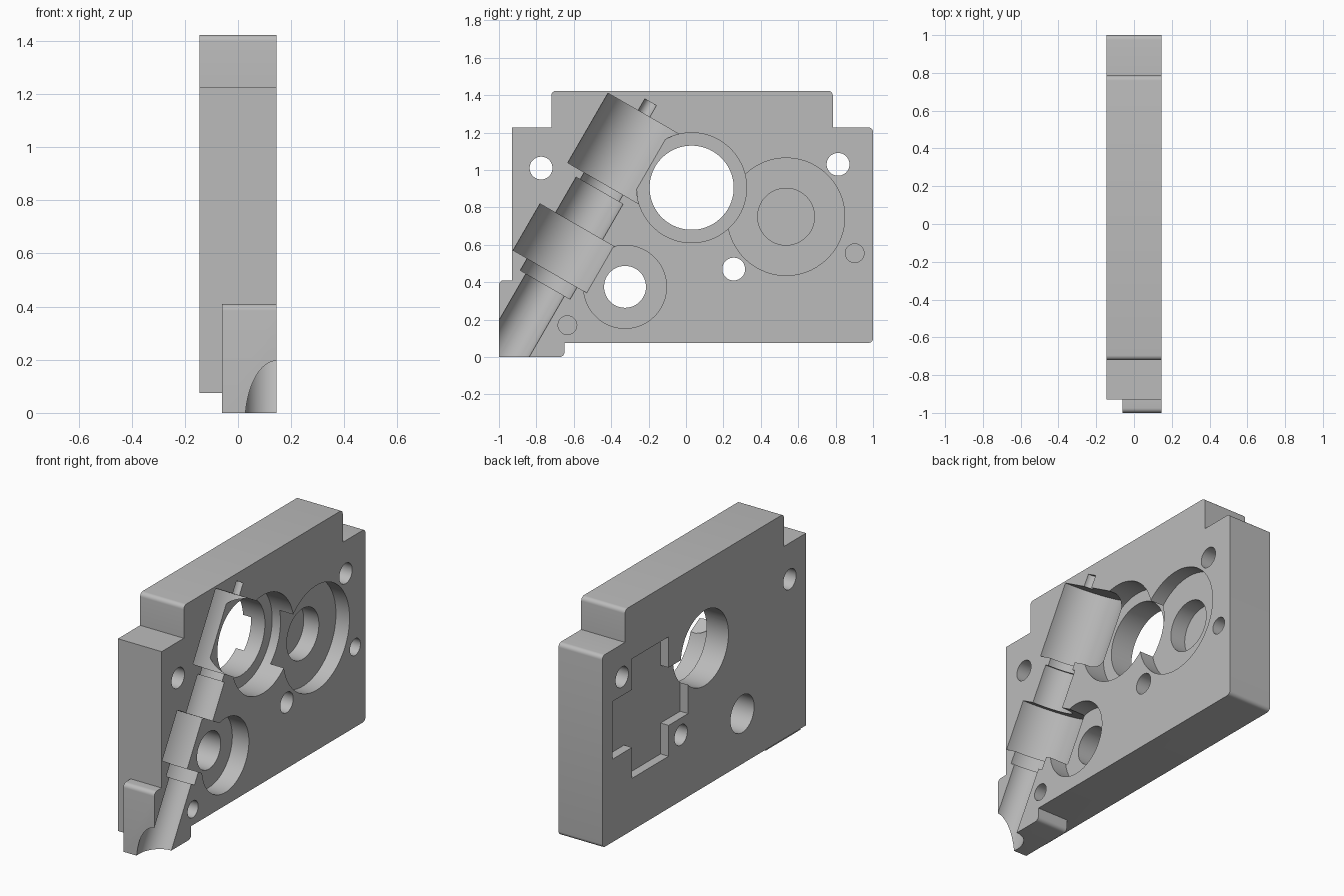
import bpy, bmesh, math
from mathutils import Vector

cube = bpy.data.objects.get("Cube")
if cube:
    bpy.data.objects.remove(cube)

FACE, BACK = 0.145, -0.145      # the two broad sides of the plate
SEGMENTS = 64

grey = bpy.data.materials.new("machined_grey")
grey.use_nodes = True
color = (0.5, 0.5, 0.5, 1)
grey.diffuse_color = color
grey.node_tree.nodes["Principled BSDF"].inputs["Base Color"].default_value = color


def make_object(name, bm):
    bmesh.ops.recalc_face_normals(bm, faces=bm.faces)
    mesh = bpy.data.meshes.new(name)
    bm.to_mesh(mesh)
    bm.free()
    mesh.materials.append(grey)
    obj = bpy.data.objects.new(name, mesh)
    bpy.context.collection.objects.link(obj)
    return obj


def rounded(corners):
    """Replace each corner (y, z, radius) by an arc of points."""
    points = []
    for i, (y, z, r) in enumerate(corners):
        p = Vector((y, z))
        if r == 0:
            points.append(p)
            continue
        a = (Vector(corners[i - 1][:2]) - p).normalized()
        b = (Vector(corners[(i + 1) % len(corners)][:2]) - p).normalized()
        center = p + (a + b) * r
        for k in range(7):
            t = k / 6 * math.pi / 2
            points.append(center - b * r * math.cos(t) - a * r * math.sin(t))
    return points


def prism(name, points, x0, x1):
    bm = bmesh.new()
    face = bm.faces.new([bm.verts.new((x0, y, z)) for y, z in points])
    moved = bmesh.ops.extrude_face_region(bm, geom=[face])["geom"]
    verts = [v for v in moved if isinstance(v, bmesh.types.BMVert)]
    bmesh.ops.translate(bm, verts=verts, vec=(x1 - x0, 0, 0))
    return make_object(name, bm)


def disc(name, y, z, r, x0, x1):
    angles = [2 * math.pi * (i + 0.5) / SEGMENTS for i in range(SEGMENTS)]
    return prism(name, [(y + r * math.cos(a), z + r * math.sin(a)) for a in angles], x0, x1)


def stepped_shaft(name, steps, offset):
    """Lathe along an axis lying in the front face, tilted 30 degrees."""
    along = Vector((0, 0.5, math.sqrt(0.75)))
    across = Vector((0, math.sqrt(0.75), -0.5))
    bm = bmesh.new()
    rings = []
    for s, r in steps:
        ring = []
        for i in range(SEGMENTS):
            a = 2 * math.pi * (i + 0.5) / SEGMENTS
            p = along * s + across * (offset + r * math.cos(a))
            ring.append(bm.verts.new(p + Vector((FACE + r * math.sin(a), 0, 0))))
        rings.append(ring)
    for low, high in zip(rings, rings[1:]):
        for i in range(SEGMENTS):
            j = (i + 1) % SEGMENTS
            bm.faces.new((low[i], low[j], high[j], high[i]))
    bm.faces.new(rings[0])
    bm.faces.new(rings[-1])
    return make_object(name, bm)


def combine(target, other, operation):
    mod = target.modifiers.new(operation, "BOOLEAN")
    mod.operation, mod.solver, mod.object = operation, "EXACT", other
    bpy.context.view_layer.objects.active = target
    bpy.ops.object.modifier_apply(modifier=mod.name)
    bpy.data.objects.remove(other)


# Main plate with stepped upper corners
R = 0.025
plate = prism("housing_plate", rounded([
    (-0.93, 0.075, 0), (1, 0.075, R), (1, 1.227, R), (0.785, 1.227, 0),
    (0.785, 1.423, R), (-0.72, 1.423, R), (-0.72, 1.227, 0), (-0.93, 1.227, 0)]), BACK, FACE)

# Corner foot at the lower front
foot = prism("corner_foot", rounded([
    (-1, 0, 0), (-0.65, 0, R), (-0.65, 0.2, 0), (-0.8, 0.41, 0), (-1, 0.41, R)]), -0.06, FACE)
combine(plate, foot, "UNION")

# Round bores: y, z, radius, depth (None goes right through)
bores = [
    (0.03, 0.905, 0.294, 0.145), (0.03, 0.905, 0.225, None),
    (0.535, 0.75, 0.314, 0.09), (0.535, 0.75, 0.152, 0.19),
    (-0.326, 0.375, 0.222, 0.11), (-0.326, 0.375, 0.112, None),
    (-0.775, 1.01, 0.061, None), (0.813, 1.03, 0.061, None), (0.255, 0.47, 0.061, None),
    (0.902, 0.555, 0.05, 0.1), (-0.634, 0.17, 0.05, 0.1)]
for y, z, r, depth in bores:
    bottom = BACK - 0.1 if depth is None else FACE - depth
    combine(plate, disc("bore_cutter", y, z, r, bottom, FACE + 0.1), "DIFFERENCE")

# Tilted shaft seat, half sunk in the face: position along the axis, radius
shaft = stepped_shaft("shaft_cutter", [
    (-0.8, 0.119), (-0.042, 0.119), (-0.042, 0.154), (0.032, 0.154),
    (0.032, 0.241), (0.319, 0.241), (0.319, 0.145), (0.539, 0.145),
    (0.539, 0.12), (0.583, 0.12), (0.583, 0.222), (1.013, 0.222),
    (1.013, 0.036), (1.085, 0.036)], -0.845)
combine(plate, shaft, "DIFFERENCE")

# Cross-shaped shallow pocket on the back
cy, cz, arm, half = 0.545, 0.745, 0.358, 0.173
quarter = [(arm, -half), (arm, half), (half, half)]
cross = []
for turn in range(4):
    cross += [(cy + u, cz + v) for u, v in quarter]
    quarter = [(-v, u) for u, v in quarter]
combine(plate, prism("pocket_cutter", cross, BACK - 0.1, BACK + 0.053), "DIFFERENCE")

# Smooth the bores, keep machined edges sharp
bpy.ops.object.select_all(action="DESELECT")
plate.select_set(True)
bpy.context.view_layer.objects.active = plate
bpy.ops.object.shade_smooth_by_angle(angle=math.radians(30))
